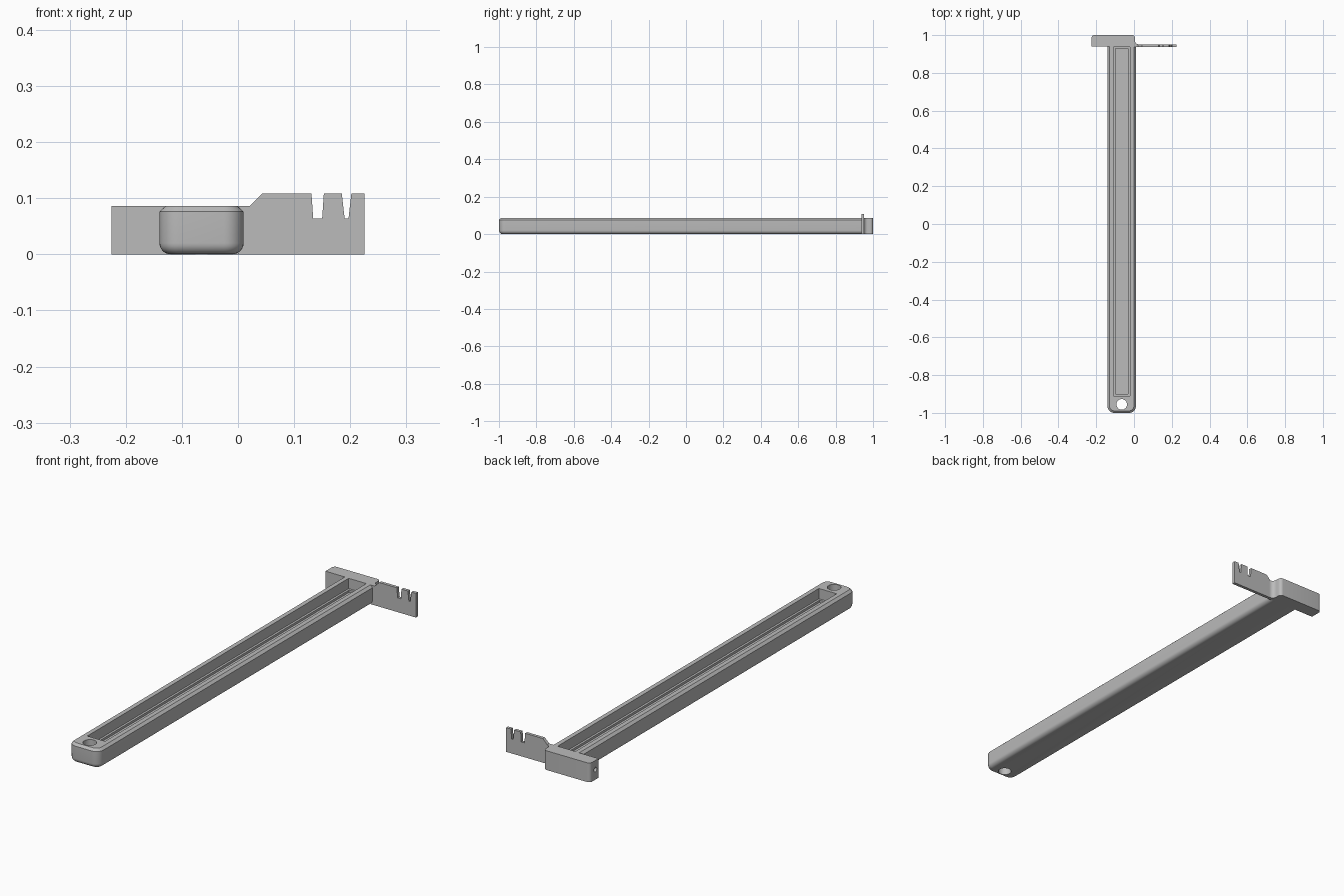
import bpy, bmesh, math
from mathutils import Matrix

if "Cube" in bpy.data.objects:
    bpy.data.objects.remove(bpy.data.objects["Cube"], do_unlink=True)

grey = bpy.data.materials.new("light grey")
grey.use_nodes = True
colour = (0.5, 0.5, 0.5, 1)
grey.diffuse_color = colour
grey.node_tree.nodes["Principled BSDF"].inputs["Base Color"].default_value = colour

TOP = 0.086
MID = -0.065          # centre line of the handle


def finish(name, bm, helper=False):
    bmesh.ops.recalc_face_normals(bm, faces=bm.faces)
    mesh = bpy.data.meshes.new(name)
    bm.to_mesh(mesh)
    bm.free()
    mesh.materials.append(grey)
    ob = bpy.data.objects.new(name, mesh)
    bpy.context.collection.objects.link(ob)
    if helper:
        ob.hide_render = True
        ob.hide_set(True)
        ob.display_type = 'WIRE'
    return ob


def loft(name, rings):
    bm = bmesh.new()
    loops = [[bm.verts.new(p) for p in ring] for ring in rings]
    for a, b in zip(loops, loops[1:]):
        for i in range(len(a)):
            j = (i + 1) % len(a)
            bm.faces.new((a[i], a[j], b[j], b[i]))
    bm.faces.new(loops[0][::-1])
    bm.faces.new(loops[-1])
    return finish(name, bm)


def box_cutter(name, x0, x1, y0, y1, z0, z1):
    bm = bmesh.new()
    size = Matrix.Diagonal((x1 - x0, y1 - y0, z1 - z0, 1))
    place = Matrix.Translation(((x0 + x1) / 2, (y0 + y1) / 2, (z0 + z1) / 2))
    bmesh.ops.create_cube(bm, size=1, matrix=place @ size)
    return finish(name, bm, True)


def round_cutter(name, centre, radius, depth, axis='Z'):
    bm = bmesh.new()
    turn = Matrix.Rotation(math.pi / 2, 4, 'Y') if axis == 'X' else Matrix()
    bmesh.ops.create_cone(bm, cap_ends=True, segments=32, radius1=radius,
                          radius2=radius, depth=depth,
                          matrix=Matrix.Translation(centre) @ turn)
    return finish(name, bm, True)


def cut(ob, cutter):
    mod = ob.modifiers.new(cutter.name, 'BOOLEAN')
    mod.operation = 'DIFFERENCE'
    mod.solver = 'EXACT'
    mod.object = cutter


def arc(cx, cy, r, start, end, n=8):
    steps = [math.radians(start + (end - start) * i / n) for i in range(n + 1)]
    return [(cx + r * math.cos(a), cy + r * math.sin(a)) for a in steps]


# Handle: rounded front corners, rounded underside, chamfered top rim
def handle_ring(inset, z):
    half, front, r = 0.075 - inset, -1 + inset, 0.035 - inset
    pts = [(MID - half, 0.945)]
    pts += arc(MID - half + r, front + r, r, 180, 270)
    pts += arc(MID + half - r, front + r, r, 270, 360)
    pts += [(MID + half, 0.945)]
    return [(x, y, z) for x, y in pts]


fillet = 0.02
rings = []
for i in range(7):
    a = math.pi / 2 * i / 6
    rings.append(handle_ring(fillet * (1 - math.sin(a)), fillet * (1 - math.cos(a))))
rings += [handle_ring(0, 0.076), handle_ring(0.011, TOP)]
handle = loft("handle", rings)
cut(handle, box_cutter("channel_cutter", -0.109, -0.021, -0.91, 0.938, 0.04, 0.2))
cut(handle, box_cutter("floor_recess_cutter", -0.099, -0.031, -0.9, 0.928, 0.03, 0.1))
cut(handle, round_cutter("hanging_hole_cutter", (MID, -0.955, 0.04), 0.028, 0.3))

# Head: crossbar with rounded back corners, sweeping into the blade
outline = [(0.025, 0.94), (0.025, 0.951)]
outline += arc(0.025, 0.971, 0.02, 270, 180)
outline += arc(-0.01, 0.985, 0.015, 0, 90)
outline += arc(-0.21, 0.985, 0.015, 90, 180)
outline += [(-0.225, 0.94)]
head = loft("head", [[(x, y, z) for x, y in outline] for z in (0, TOP)])
cut(head, round_cutter("pin_hole_cutter", (-0.2, 0.962, 0.045), 0.01, 0.15, 'X'))

# Blade: thin plate with a sloped shoulder and two tapered notches
profile = [(0, 0), (0.225, 0), (0.225, 0.108)]
for x0, x1, taper in ((0.185, 0.202, 0.005), (0.131, 0.153, 0.003)):
    profile += [(x1, 0.108), (x1 - taper, 0.064), (x0 + taper, 0.064), (x0, 0.108)]
profile += [(0.043, 0.108), (0.021, TOP), (0, TOP)]
blade = loft("notched_blade", [[(x, y, z) for x, z in profile] for y in (0.937, 0.951)])

# Smooth the rounded areas and keep the edges sharp
for ob in (handle, head, blade):
    bpy.ops.object.select_all(action='DESELECT')
    ob.select_set(True)
    bpy.context.view_layer.objects.active = ob
    for mod in list(ob.modifiers):
        bpy.ops.object.modifier_apply(modifier=mod.name)
    bpy.ops.object.shade_smooth_by_angle(angle=math.radians(30))
